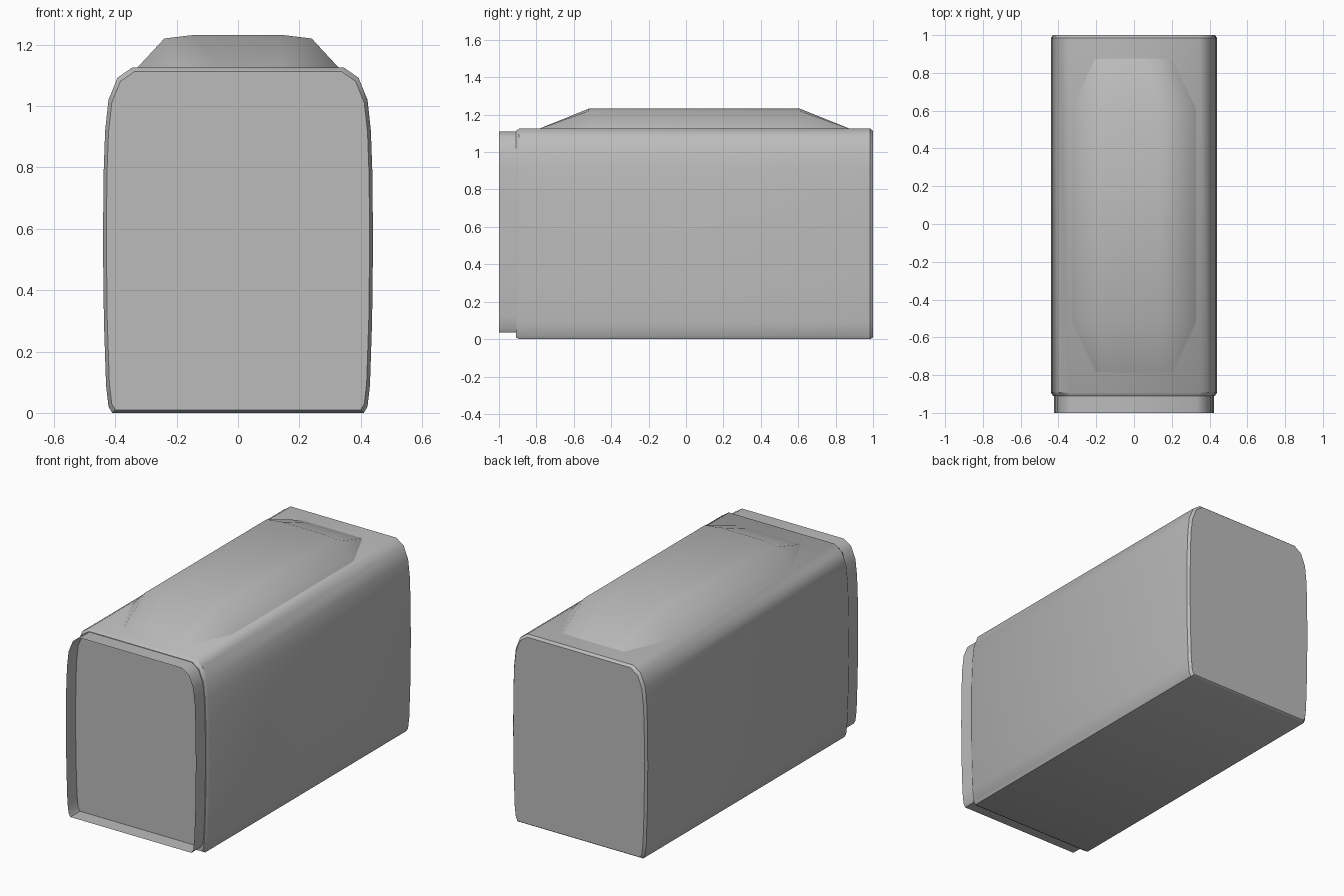
import bpy
import bmesh
import math

cube = bpy.data.objects.get("Cube")
if cube:
    bpy.data.objects.remove(cube, do_unlink=True)

grey = bpy.data.materials.new("plain grey")
grey.use_nodes = True
GREY = (0.5, 0.5, 0.5, 1)
grey.diffuse_color = GREY
grey.node_tree.nodes["Principled BSDF"].inputs["Base Color"].default_value = GREY


def loft(name, rings, closed=True, caps=True, angle=35):
    """Skin a list of equal-length point rings."""
    bm = bmesh.new()
    rows = [[bm.verts.new(p) for p in ring] for ring in rings]
    n = len(rows[0])
    for a, b in zip(rows, rows[1:]):
        for i in range(n if closed else n - 1):
            j = (i + 1) % n
            bm.faces.new((a[i], a[j], b[j], b[i]))
    if caps:
        bm.faces.new(rows[0])
        bm.faces.new(rows[-1])
    bmesh.ops.recalc_face_normals(bm, faces=bm.faces)
    mesh = bpy.data.meshes.new(name)
    bm.to_mesh(mesh)
    bm.free()
    mesh.materials.append(grey)
    obj = bpy.data.objects.new(name, mesh)
    bpy.context.collection.objects.link(obj)
    bpy.ops.object.select_all(action="DESELECT")
    obj.select_set(True)
    bpy.context.view_layer.objects.active = obj
    bpy.ops.object.shade_smooth_by_angle(angle=math.radians(angle))
    return obj


# Half cross-section of the casing, bottom to top, then mirrored
half = [(0.41, 0.0), (0.422, 0.02), (0.43, 0.09), (0.437, 0.3), (0.44, 0.55),
        (0.438, 0.78), (0.433, 0.92), (0.422, 1.02), (0.393, 1.092), (0.345, 1.125)]
section = half + [(-x, z) for x, z in reversed(half)]
TOP = 1.125


def ring(y, width, low, high):
    return [(x * width, y, low + z / TOP * (high - low)) for x, z in section]


# Main casing with softened end edges
loft("casing", [
    ring(-0.91, 0.975, 0.01, 1.113),
    ring(-0.892, 1, 0, TOP),
    ring(0.985, 1, 0, TOP),
    ring(1.0, 0.975, 0.01, 1.113),
])

# Open collar around the recessed front panel
loft("front_collar", [
    ring(-1.0, 0.965, 0.035, 1.11),
    ring(-0.905, 0.965, 0.035, 1.11),
], caps=False)

# Raised roof housing with sloping ends
hump = [(-0.33, 1.123), (-0.24, 1.22), (-0.14, 1.232),
        (0.14, 1.232), (0.24, 1.22), (0.33, 1.123)]


def ramp_foot(y, left, right):
    return [(left + (x + 0.33) / 0.66 * (right - left), y, 1.123) for x, z in hump]


loft("roof_housing", [
    ramp_foot(-0.79, -0.2, 0.27),
    [(x, -0.52, z) for x, z in hump],
    [(x, 0.61, z) for x, z in hump],
    ramp_foot(0.88, -0.27, 0.2),
], closed=False, caps=False, angle=50)
